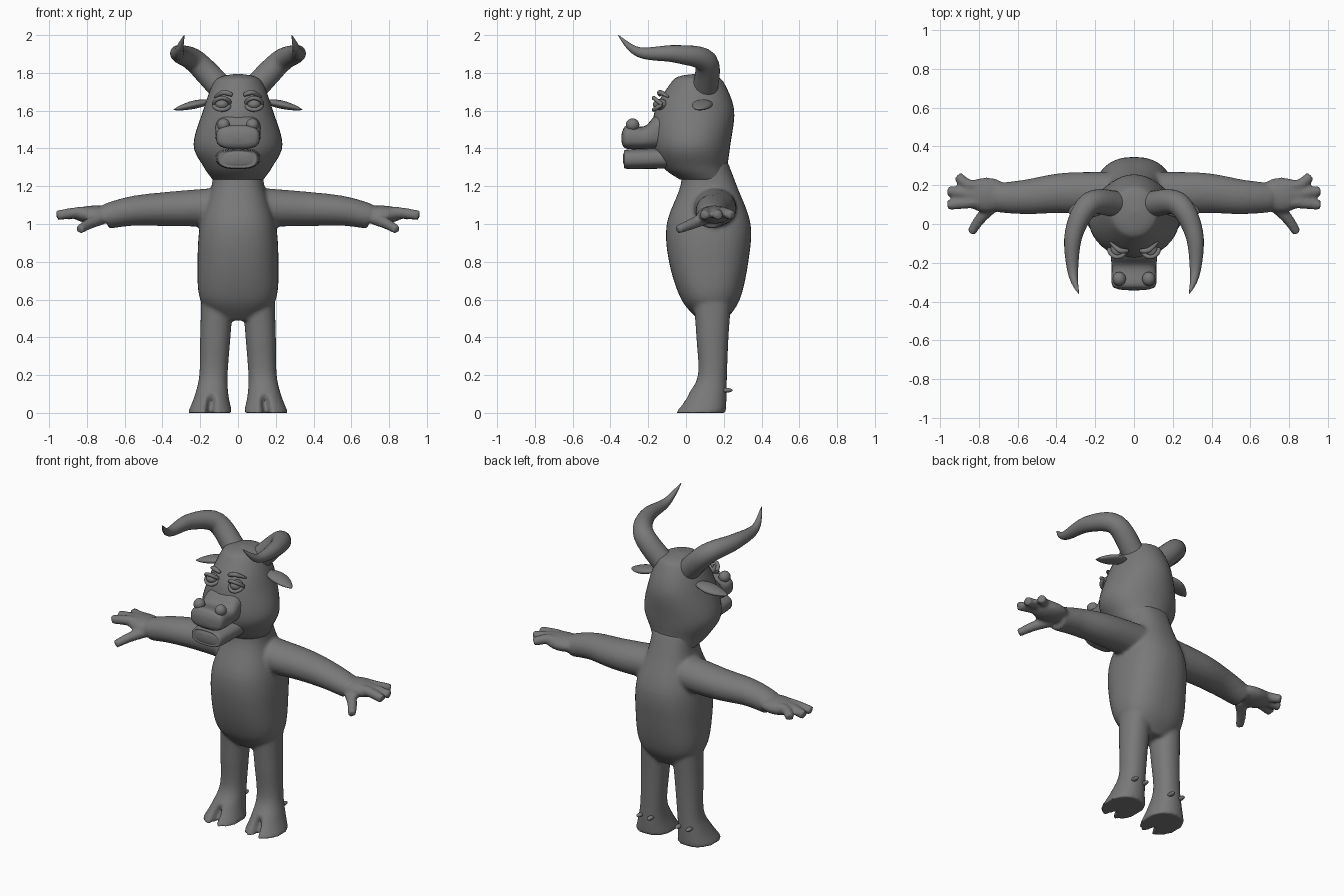
import bpy, bmesh, math
from mathutils import Vector

if "Cube" in bpy.data.objects:
    bpy.data.objects.remove(bpy.data.objects["Cube"], do_unlink=True)

grey = (.19, .19, .19, 1)
hide = bpy.data.materials.new("grey hide")
hide.use_nodes = True
hide.diffuse_color = grey
hide.node_tree.nodes["Principled BSDF"].inputs["Base Color"].default_value = grey

ACROSS, DEPTH, UP = Vector((1, 0, 0)), Vector((0, 1, 0)), Vector((0, 0, 1))


def finish(name, bm, mirrored=False):
    """Turn the bmesh into a smooth, coloured object, with a twin on the other side if wanted."""
    bmesh.ops.recalc_face_normals(bm, faces=bm.faces)
    mesh = bpy.data.meshes.new(name)
    bm.to_mesh(mesh)
    bm.free()
    mesh.shade_smooth()
    mesh.materials.append(hide)
    obj = bpy.data.objects.new(name, mesh)
    bpy.context.collection.objects.link(obj)
    if mirrored:
        obj.modifiers.new("other side", 'MIRROR').use_mirror_merge = False
    return obj


def spline(points, steps=6):
    """Catmull-Rom curve through points of any dimension."""
    points = [Vector(p) for p in points]
    padded = [points[0], *points, points[-1]]
    curve = []
    for before, start, end, after in zip(padded, padded[1:], padded[2:], padded[3:]):
        for step in range(steps):
            t = step / steps
            leave, arrive = (end - before) / 2, (after - start) / 2
            bend = 3 * (end - start) - 2 * leave - arrive
            twist = 2 * (start - end) + leave + arrive
            curve.append(start + t * (leave + t * (bend + t * twist)))
    return curve + [points[-1]]


def skin(name, rows, side, axis=None, sides=32, power=2, notch=None, mirrored=False):
    """Skin of superellipse rings; a row is a centre, the half size along side and the one across."""
    centres = [Vector(row[:3]) for row in rows]
    ends = [centres[0], *centres, centres[-1]]
    bm, rings = bmesh.new(), []
    for index, (centre, row) in enumerate(zip(centres, rows)):
        along = axis or (ends[index + 2] - ends[index]).normalized()
        wide = (side - along * side.dot(along)).normalized()
        deep = along.cross(wide)
        ring = []
        for corner in range(sides):
            angle = math.tau * corner / sides
            w, d = (math.copysign(abs(f) ** (2 / power), f) * max(size, .001)
                    for f, size in zip((math.cos(angle), math.sin(angle)), row[3:]))
            point = centre + wide * w + deep * d
            if notch:
                point.y += notch(w, d, point.z)
            ring.append(bm.verts.new(point))
        rings.append(ring)
    for low, high in zip(rings, rings[1:]):
        for k in range(sides):
            bm.faces.new((low[k - 1], low[k], high[k], high[k - 1]))
    bm.faces.new(rings[0])
    bm.faces.new(rings[-1])
    return finish(name, bm, mirrored)


def tube(name, path, radius, side=UP, flat=1, mirrored=True):
    """Tube whose radius is a rule over its length from zero to one."""
    curve = spline(path)
    last = len(curve) - 1
    rows = [(*point, radius(i / last), flat * radius(i / last)) for i, point in enumerate(curve)]
    return skin(name, rows, side, sides=20, mirrored=mirrored)


def ball(name, centre, size, mirrored=True):
    bm = bmesh.new()
    bmesh.ops.create_uvsphere(bm, u_segments=24, v_segments=14, radius=1)
    bmesh.ops.scale(bm, vec=size, verts=bm.verts)
    bmesh.ops.translate(bm, vec=centre, verts=bm.verts)
    return finish(name, bm, mirrored)


def toe_split(w, d, height):
    """Push the front of the hoof back along its middle line."""
    if d > 0 or height > .1:
        return 0
    return .09 * max(0, 1 - abs(w) / .025) * min(1, 2 - 20 * height)


# Torso and neck
body = skin("body", spline([
    (0, .14, .49, .1, .07), (0, .13, .6, .2, .155), (0, .12, .8, .214, .21),
    (0, .12, 1, .2, .222), (0, .12, 1.2, .14, .15), (0, .1, 1.33, .13, .12)]),
    ACROSS, UP, sides=40, power=2.4)

# Arm, palm, three fingers and thumb
limbs = [
    tube("arm", [(.08, .15, 1.09), (.35, .16, 1.08), (.55, .14, 1.07), (.7, .135, 1.04)],
         lambda t: .12 - .045 * t, DEPTH, .88, mirrored=False),
    ball("palm", (.76, .15, 1.05), (.12, .09, .048), mirrored=False),
    tube("thumb", [(.72, .1, 1.03), (.79, .03, 1), (.84, -.045, .97)],
         lambda t: .035 - .012 * t, mirrored=False)]
for spread, reach in ((-1, .96), (0, .96), (1, .91)):
    knuckle = .155 + .045 * spread
    tip = .172 + .075 * spread
    limbs.append(tube("finger", [(.77, knuckle, 1.055), (.85, knuckle, 1.06), (reach, tip, 1.045)],
                      lambda t: .034 - .008 * t, mirrored=False))

# Leg with cloven hoof
limbs.append(skin("leg", spline([
    (.148, .075, 0, .118, .135), (.14, .11, .09, .09, .105), (.13, .14, .2, .075, .077),
    (.12, .14, .4, .08, .085), (.11, .14, .6, .085, .1)]),
    ACROSS, UP, sides=48, power=2.2, notch=toe_split))

# Mirror the limbs and blend them with the torso into one skin
parts = [body, *limbs]
with bpy.context.temp_override(active_object=body, object=body,
                               selected_objects=parts, selected_editable_objects=parts):
    bpy.ops.object.join()
body.modifiers.new("other side", 'MIRROR').use_mirror_merge = False
blend = body.modifiers.new("blend", 'REMESH')
blend.mode, blend.voxel_size, blend.use_smooth_shade = 'VOXEL', .01, True
relax = body.modifiers.new("relax", 'SMOOTH')
relax.factor, relax.iterations = .5, 6

# Head
skin("head", spline([
    (0, .1, 1.235, .134, .132), (0, .05, 1.3, .18, .17), (0, .03, 1.42, .235, .205),
    (0, .045, 1.6, .185, .21), (0, .06, 1.74, .134, .145), (0, .06, 1.78, .09, .1),
    (0, .06, 1.795, .01, .01)]), ACROSS, UP, sides=40)

# Muzzle: upper lip and jaw, parted by the mouth line
skin("upper_muzzle", spline([
    (0, -.06, 1.5, .12, .1), (0, -.16, 1.485, .12, .088), (0, -.22, 1.458, .115, .06),
    (0, -.31, 1.46, .114, .062), (0, -.335, 1.456, .085, .04), (0, -.342, 1.455, .02, .01)]),
    ACROSS, DEPTH, power=2.9)
skin("lower_jaw", spline([
    (0, -.06, 1.35, .12, .055), (0, -.3, 1.343, .107, .052), (0, -.327, 1.345, .08, .036),
    (0, -.334, 1.347, .02, .01)]), ACROSS, DEPTH, power=2.6)
ball("nostrils", (.076, -.283, 1.525), (.034, .036, .034))

# Eyes between heavy lids, under tapering brows
ball("eyes", (.085, -.135, 1.633), (.037, .04, .03))
for lid, height in (("upper_lids", .034), ("lower_lids", -.028)):
    arc = [math.pi * step / 6 for step in range(7)]
    tube(lid, [(.085 + .043 * math.cos(a), -.128 - .042 * math.sin(a), 1.633 + height * math.sin(a))
               for a in arc], lambda t: .011)
tube("brows", [(.03, -.138, 1.683), (.075, -.135, 1.696), (.125, -.092, 1.672)],
     lambda t: .014 * math.sin(.6 + 2.3 * t))

# Drooping leaf-shaped ears
tube("ears", [(.14, .095, 1.65), (.24, .085, 1.63), (.34, .06, 1.605)],
     lambda t: .055 * math.sin(.3 + 2.8 * t), DEPTH, .4)

# Horns sweeping outward, forward and up
tube("horns", [(.08, .1, 1.71), (.225, .105, 1.86), (.31, -.05, 1.9), (.315, -.25, 1.91),
               (.285, -.36, 2)], lambda t: .068 * (1 - t ** 1.7))

# Dew claws behind the ankles
for place in (.1, .175):
    ball("dew_claws", (place, .215, .12), (.015, .032, .012))
